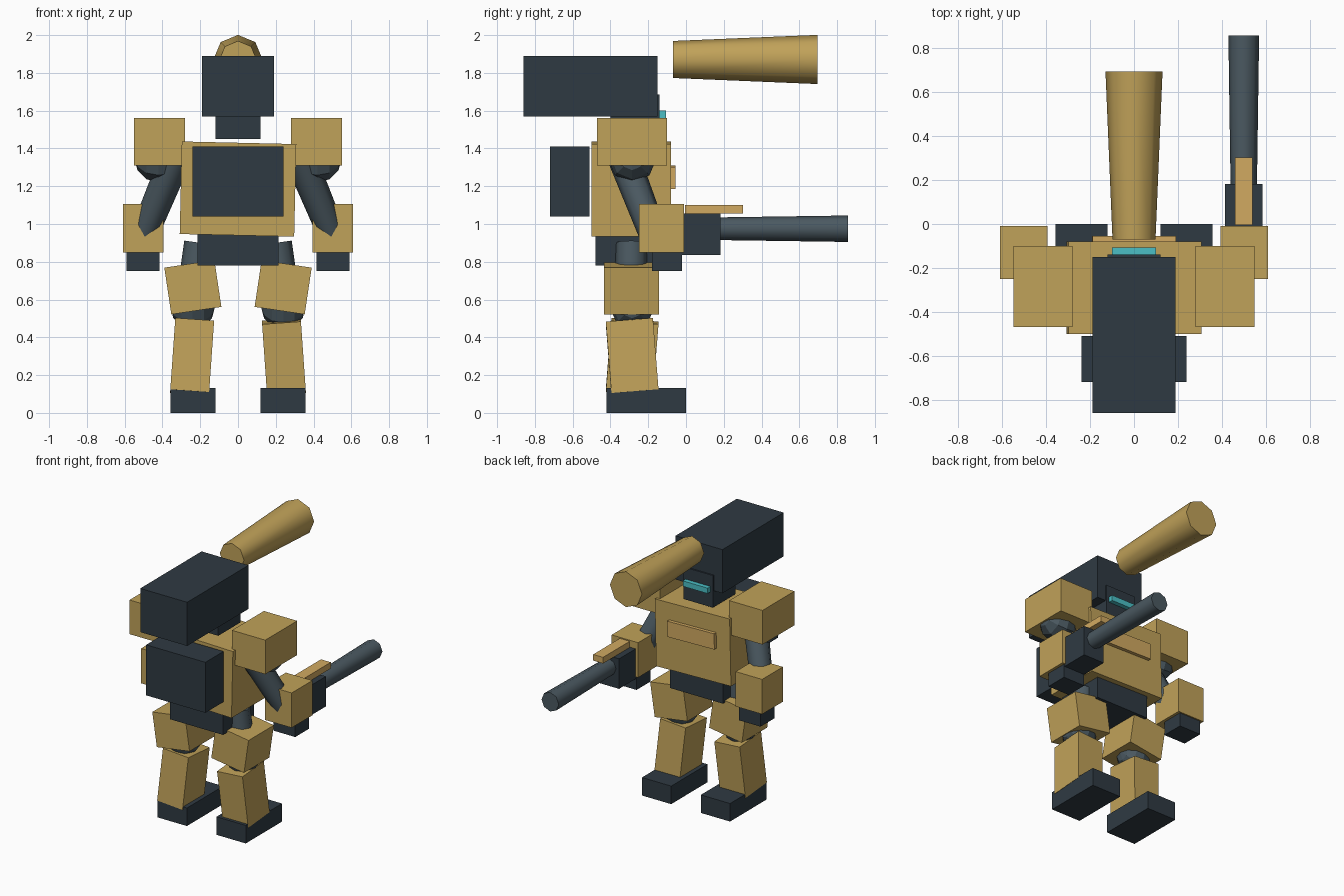
import bpy
from math import radians
from mathutils import Vector

if "Cube" in bpy.data.objects:
    bpy.data.objects.remove(bpy.data.objects["Cube"])


def mat(name, r, g, b):
    m = bpy.data.materials.new(name)
    m.diffuse_color = (r, g, b, 1)
    m.use_nodes = True
    m.node_tree.nodes["Principled BSDF"].inputs["Base Color"].default_value = m.diffuse_color
    return m


SAND = mat("sand", 0.53, 0.36, 0.10)
AMBER = mat("amber", 0.64, 0.40, 0.12)
DARK = mat("dark", 0.028, 0.042, 0.055)
STEEL = mat("steel", 0.07, 0.10, 0.12)
CYAN = mat("cyan", 0.07, 0.52, 0.56)


def finish(name, m):
    o = bpy.context.object
    o.name = name
    o.data.materials.append(m)
    return o


def box(name, lo, hi, m, rot=(0, 0, 0)):
    """Box between two corners, turned about its centre (degrees)."""
    lo, hi = Vector(lo), Vector(hi)
    bpy.ops.mesh.primitive_cube_add(size=1, location=(lo + hi) / 2,
                                    rotation=[radians(a) for a in rot])
    o = finish(name, m)
    o.scale = hi - lo
    return o


def tube(name, a, b, r1, r2, m):
    """Smooth eight-sided tapered tube from a to b."""
    a, b = Vector(a), Vector(b)
    bpy.ops.mesh.primitive_cone_add(vertices=8, radius1=r1, radius2=r2,
                                    depth=(b - a).length, location=(a + b) / 2)
    o = finish(name, m)
    o.rotation_euler = (b - a).to_track_quat('Z', 'Y').to_euler()
    bpy.ops.object.shade_smooth_by_angle(angle=radians(60))
    return o


def ball(name, loc, r):
    """Faceted joint."""
    bpy.ops.mesh.primitive_uv_sphere_add(segments=8, ring_count=6, radius=r,
                                         location=loc, rotation=(0, radians(90), 0))
    return finish(name, STEEL)


# Trunk
box("torso", (-0.303, -0.50, 0.94), (0.303, -0.08, 1.43), SAND, (0, 1.3, 0))
box("chest_plate", (-0.19, -0.09, 1.19), (0.19, -0.055, 1.305), AMBER, (0, 1.3, 0))
box("pelvis", (-0.215, -0.48, 0.78), (0.215, -0.12, 0.96), DARK)
box("backpack", (-0.24, -0.72, 1.04), (0.24, -0.51, 1.41), DARK)

# Head and overhead launcher
box("head", (-0.12, -0.40, 1.45), (0.12, -0.14, 1.685), DARK)
box("visor", (-0.10, -0.15, 1.56), (0.10, -0.107, 1.60), CYAN)
box("launcher_body", (-0.19, -0.86, 1.57), (0.19, -0.15, 1.89), DARK)
tube("launcher_barrel", (0, -0.07, 1.871), (0, 0.695, 1.871), 0.098, 0.13, SAND)

# Limbs, both sides
for s, side in ((-1, "left"), (1, "right")):
    def sbox(name, x0, x1, y0, y1, z0, z1, m, rot=(0, 0, 0)):
        xs = sorted((s * x0, s * x1))
        return box(f"{name}_{side}", (xs[0], y0, z0), (xs[1], y1, z1), m, rot)

    # Arm
    sbox("shoulder", 0.28, 0.55, -0.47, -0.10, 1.31, 1.56, SAND)
    ball(f"shoulder_joint_{side}", (s * 0.42, -0.285, 1.35), 0.13)
    tube(f"upper_arm_{side}", (s * 0.33, -0.33, 1.35), (s * 0.50, -0.172, 0.94),
         0.085, 0.075, STEEL)
    sbox("forearm", 0.395, 0.61, -0.25, -0.01, 0.85, 1.105, SAND)
    sbox("hand", 0.415, 0.59, -0.18, -0.02, 0.75, 0.86, DARK)

    # Leg: the shins swing opposite ways, as in a stride
    tube(f"upper_leg_{side}", (s * 0.20, -0.29, 0.90), (s * 0.25, -0.29, 0.55),
         0.085, 0.085, STEEL)
    sbox("thigh", 0.105, 0.373, -0.435, -0.142, 0.54, 0.79, SAND, (0, s * 8.5, 0))
    ball(f"knee_{side}", (s * 0.24, -0.285, 0.56), 0.118)
    sbox("shin", 0.14, 0.346, -0.41, -0.16, 0.107, 0.487, SAND, (s * 4.5, s * -4, 0))
    sbox("foot", 0.12, 0.357, -0.42, 0, 0, 0.132, DARK)

# Hand-held gun on the right
box("gun_body", (0.415, -0.02, 0.835), (0.585, 0.182, 1.055), DARK)
tube("gun_barrel", (0.50, 0.17, 0.975), (0.50, 0.858, 0.975), 0.06, 0.07, STEEL)
box("gun_rail", (0.46, -0.005, 1.055), (0.54, 0.303, 1.10), AMBER)
